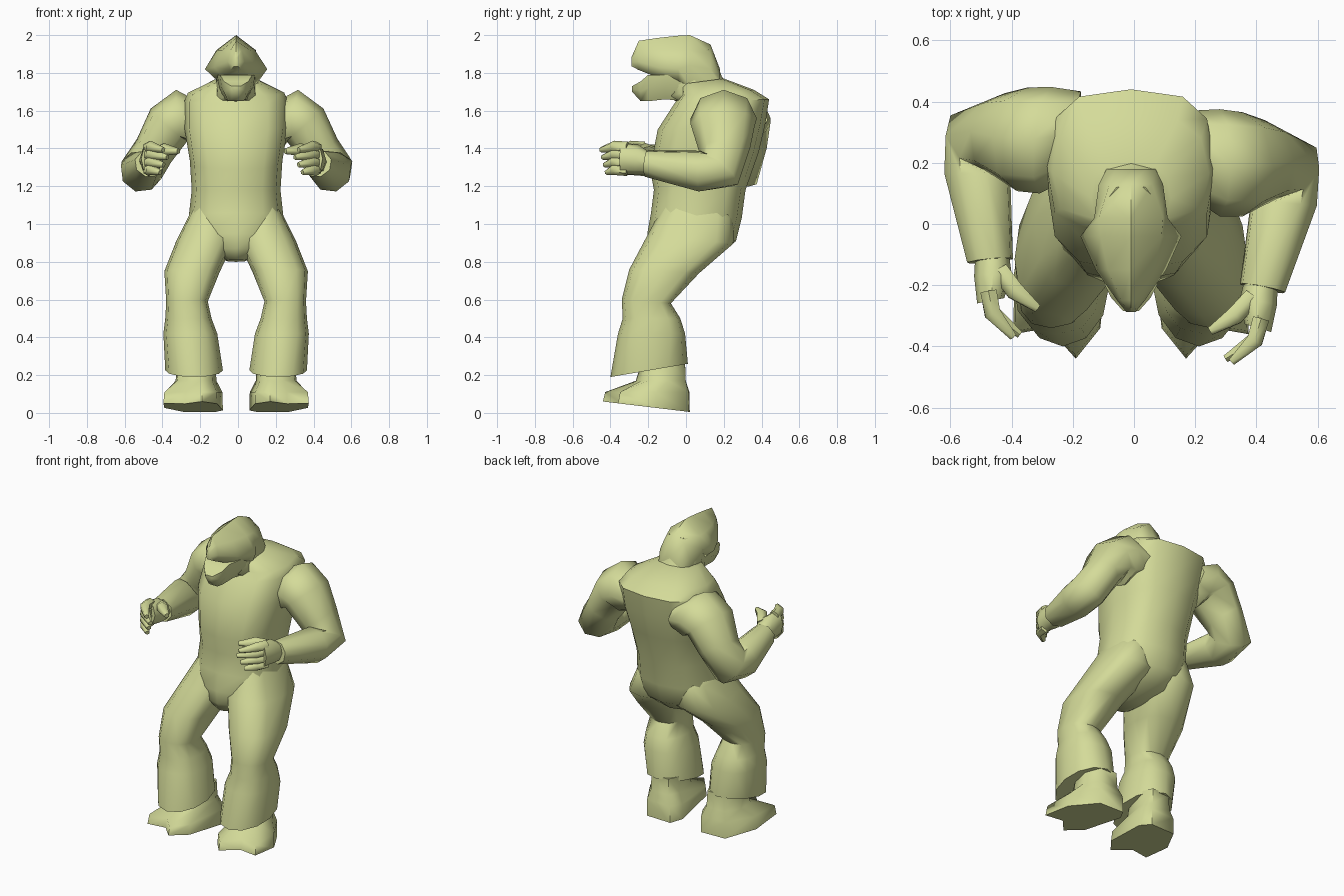
import bpy, bmesh, math
from mathutils import Vector, Matrix

cube = bpy.data.objects.get("Cube")
if cube:
    bpy.data.objects.remove(cube, do_unlink=True)

mat = bpy.data.materials.new("pale_olive")
mat.use_nodes = True
COLOUR = (0.66, 0.71, 0.32, 1)
mat.diffuse_color = COLOUR
bsdf = mat.node_tree.nodes["Principled BSDF"]
bsdf.inputs["Base Color"].default_value = COLOUR
bsdf.inputs["Roughness"].default_value = 0.8

CENTRE = Matrix.Translation((-0.01, 0, 0))
FLIP = Matrix.Scale(-1, 4, (1, 0, 0))


def loft(name, rings, matrix=CENTRE, angle=60):
    """Skin a list of equal-length point rings and cap both ends."""
    bm = bmesh.new()
    loops = [[bm.verts.new(matrix @ Vector(p)) for p in r] for r in rings]
    for a, b in zip(loops, loops[1:]):
        for i in range(len(a)):
            j = (i + 1) % len(a)
            bm.faces.new((a[i], a[j], b[j], b[i]))
    bm.faces.new(loops[0])
    bm.faces.new(loops[-1])
    bmesh.ops.recalc_face_normals(bm, faces=bm.faces)
    me = bpy.data.meshes.new(name)
    bm.to_mesh(me)
    bm.free()
    me.materials.append(mat)
    ob = bpy.data.objects.new(name, me)
    bpy.context.collection.objects.link(ob)
    bpy.ops.object.select_all(action='DESELECT')
    ob.select_set(True)
    bpy.context.view_layer.objects.active = ob
    bpy.ops.object.shade_smooth_by_angle(angle=math.radians(angle))


def slab(x0, x1, yf, yb, zf, zb, power=0.75, n=12):
    """Rounded box ring; its front and back edges may differ in height."""
    pts = []
    for i in range(n):
        t = 2 * math.pi * i / n
        c, s = math.cos(t), math.sin(t)
        c = math.copysign(abs(c) ** power, c)
        s = math.copysign(abs(s) ** power, s)
        pts.append(((x0 + x1) / 2 + (x1 - x0) / 2 * c,
                    (yf + yb) / 2 + (yb - yf) / 2 * s,
                    (zf + zb) / 2 + (zb - zf) / 2 * s))
    return pts


def tube(stations, u, n=8):
    """Rings across a path: (centre, normal, radius_u, radius_v)."""
    rings, u = [], Vector(u)
    for c, nrm, ru, rv in stations:
        nrm = Vector(nrm).normalized()
        u = (u - nrm * u.dot(nrm)).normalized()
        v = nrm.cross(u)
        rings.append([Vector(c) + u * ru * math.cos(t) + v * rv * math.sin(t)
                      for t in (2 * math.pi * i / n for i in range(n))])
    return rings


# Torso: half width, front y, back y, front z, back z, roundness
torso = [(0.05, -0.16, 0.02, 0.81, 0.80, 0.75), (0.16, -0.20, 0.18, 0.87, 0.84, 0.9),
         (0.255, -0.205, 0.265, 0.95, 0.91, 0.9), (0.25, -0.185, 0.295, 1.06, 1.03, 0.8),
         (0.235, -0.17, 0.315, 1.18, 1.18, 0.75), (0.245, -0.19, 0.385, 1.29, 1.38, 0.75),
         (0.275, -0.15, 0.42, 1.50, 1.53, 0.7), (0.275, -0.06, 0.44, 1.64, 1.66, 0.7),
         (0.255, -0.03, 0.36, 1.68, 1.71, 0.75), (0.13, -0.03, 0.20, 1.74, 1.77, 0.75)]
loft("torso", [slab(-w, *r) for w, r in ((t[0], t) for t in torso)])

# Neck
loft("neck", [slab(-w, w, f, b, zf, zb) for w, f, b, zf, zb in
              [(0.13, 0.0, 0.25, 1.62, 1.70), (0.11, -0.09, 0.19, 1.67, 1.78),
               (0.10, -0.10, 0.16, 1.80, 1.86), (0.08, -0.08, 0.13, 1.86, 1.93)]])

# Head: y, crown z, then (half width, z) of upper side, cheek and underside
head = [(-0.288, 1.885, 0.010, 1.88, 0.015, 1.855, 0.010, 1.835),
        (-0.25, 1.97, 0.030, 1.92, 0.045, 1.86, 0.030, 1.815),
        (-0.15, 1.985, 0.075, 1.92, 0.115, 1.83, 0.070, 1.775),
        (-0.04, 1.997, 0.10, 1.92, 0.165, 1.82, 0.090, 1.75),
        (0.02, 2.0, 0.105, 1.92, 0.12, 1.84, 0.100, 1.73),
        (0.13, 1.95, 0.07, 1.90, 0.105, 1.82, 0.105, 1.74),
        (0.18, 1.82, 0.05, 1.80, 0.08, 1.77, 0.080, 1.74)]
loft("head", [[(0, y, t), (a, y, az), (b, y, bz), (c, y, cz),
               (-c, y, cz), (-b, y, bz), (-a, y, az)]
              for y, t, a, az, b, bz, c, cz in head])

# Lower jaw: y, top half width, bottom half width, top z, bottom z
jaw = [(0.0, 0.105, 0.06, 1.79, 1.65), (-0.11, 0.10, 0.05, 1.79, 1.66),
       (-0.20, 0.085, 0.04, 1.79, 1.65), (-0.24, 0.065, 0.03, 1.755, 1.65),
       (-0.285, 0.025, 0.012, 1.73, 1.70)]
loft("jaw", [[(a, y, t), (a * 0.9, y, (t + l) / 2), (b, y, l), (-b, y, l),
              (-a * 0.9, y, (t + l) / 2), (-a, y, t)] for y, a, b, t, l in jaw])

# Legs and feet: x0, x1, front y, back y, front z, back z, roundness
leg = [(0.07, 0.375, -0.40, 0.01, 0.19, 0.26, 1.0),
       (0.10, 0.385, -0.36, -0.005, 0.42, 0.42, 0.8),
       (0.13, 0.375, -0.335, -0.03, 0.50, 0.50, 0.8),
       (0.15, 0.37, -0.34, -0.08, 0.60, 0.58, 0.8),
       (0.085, 0.38, -0.30, 0.07, 0.76, 0.74, 0.75),
       (0.005, 0.315, -0.21, 0.255, 0.93, 0.90, 0.75),
       (0.01, 0.25, -0.14, 0.25, 1.06, 1.03, 0.75),
       (0.04, 0.20, -0.09, 0.20, 1.16, 1.13, 0.75)]
sole = [(0.11, 0.02), (0.28, 0.015), (0.38, -0.16), (0.385, -0.36),
        (0.27, -0.34), (0.18, -0.44), (0.10, -0.34), (0.07, -0.05)]
ankle = [(0.14, -0.005), (0.26, -0.005), (0.31, -0.08), (0.30, -0.17),
         (0.25, -0.22), (0.19, -0.235), (0.13, -0.20), (0.11, -0.07)]


def blend(k, z):
    return [(a[0] + (b[0] - a[0]) * k, a[1] + (b[1] - a[1]) * k, z)
            for a, b in zip(sole, ankle)]


for side, m in (("left", CENTRE), ("right", CENTRE @ FLIP)):
    loft(side + "_leg", [slab(*r) for r in leg], m)
    bottom = [(x, y, 0.005 + 0.12 * (0.02 - y)) for x, y in sole]
    loft(side + "_foot", [bottom, blend(0.06, 0.11), blend(0.85, 0.17),
                          blend(1, 0.27)], m)

# Arms and hands; the right arm is swung slightly back
arm = [((0.19, 0.23, 1.55), (1, 0, -0.1), 0.14, 0.09),
       ((0.29, 0.20, 1.56), (1, 0, -0.25), 0.175, 0.155),
       ((0.365, 0.195, 1.525), (0.66, 0, -0.75), 0.17, 0.13),
       ((0.445, 0.205, 1.39), (0.55, 0.1, -0.8), 0.135, 0.11),
       ((0.51, 0.18, 1.285), (0.3, -0.6, -0.65), 0.125, 0.115),
       ((0.50, 0.07, 1.28), (-0.1, -1, 0), 0.112, 0.112),
       ((0.43, -0.21, 1.32), (-0.2, -1, 0.1), 0.072, 0.078)]
palm = [((0.425, -0.19, 1.32), (-0.1, -1, 0.1), 0.055, 0.055),
        ((0.415, -0.26, 1.34), (-0.1, -1, 0.1), 0.08, 0.062),
        ((0.415, -0.34, 1.345), (-0.3, -1, 0), 0.08, 0.045)]


def digit(points, r):
    pts = [Vector(p) for p in points]
    d = [pts[1] - pts[0], pts[2] - pts[0], pts[2] - pts[1]]
    return tube([(p, n, r * k, r * k) for p, n, k in zip(pts, d, (1, 1, 0.45))],
                (0, 0, 1), 6)


swing = (Matrix.Translation((-0.30, 0.275, 0)) @ Matrix.Rotation(-0.1, 4, 'Z')
         @ Matrix.Translation((0.3, -0.2, 0)) @ FLIP)
for side, m in (("left", CENTRE), ("right", swing)):
    loft(side + "_arm", tube(arm, (0, 1, 0)), m)
    loft(side + "_palm", tube(palm, (0, 0, 1)), m)
    loft(side + "_thumb", digit([(0.395, -0.24, 1.37), (0.34, -0.30, 1.395),
                                 (0.26, -0.35, 1.385)], 0.034), m)
    for i in range(4):
        z = 1.405 - 0.04 * i
        tip = (0.31 + 0.02 * abs(i - 1), -0.45 + 0.01 * i, z - 0.012)
        loft(f"{side}_finger_{i + 1}",
             digit([(0.425, -0.31, z), (0.405, -0.38, z + 0.005), tip], 0.031), m)
